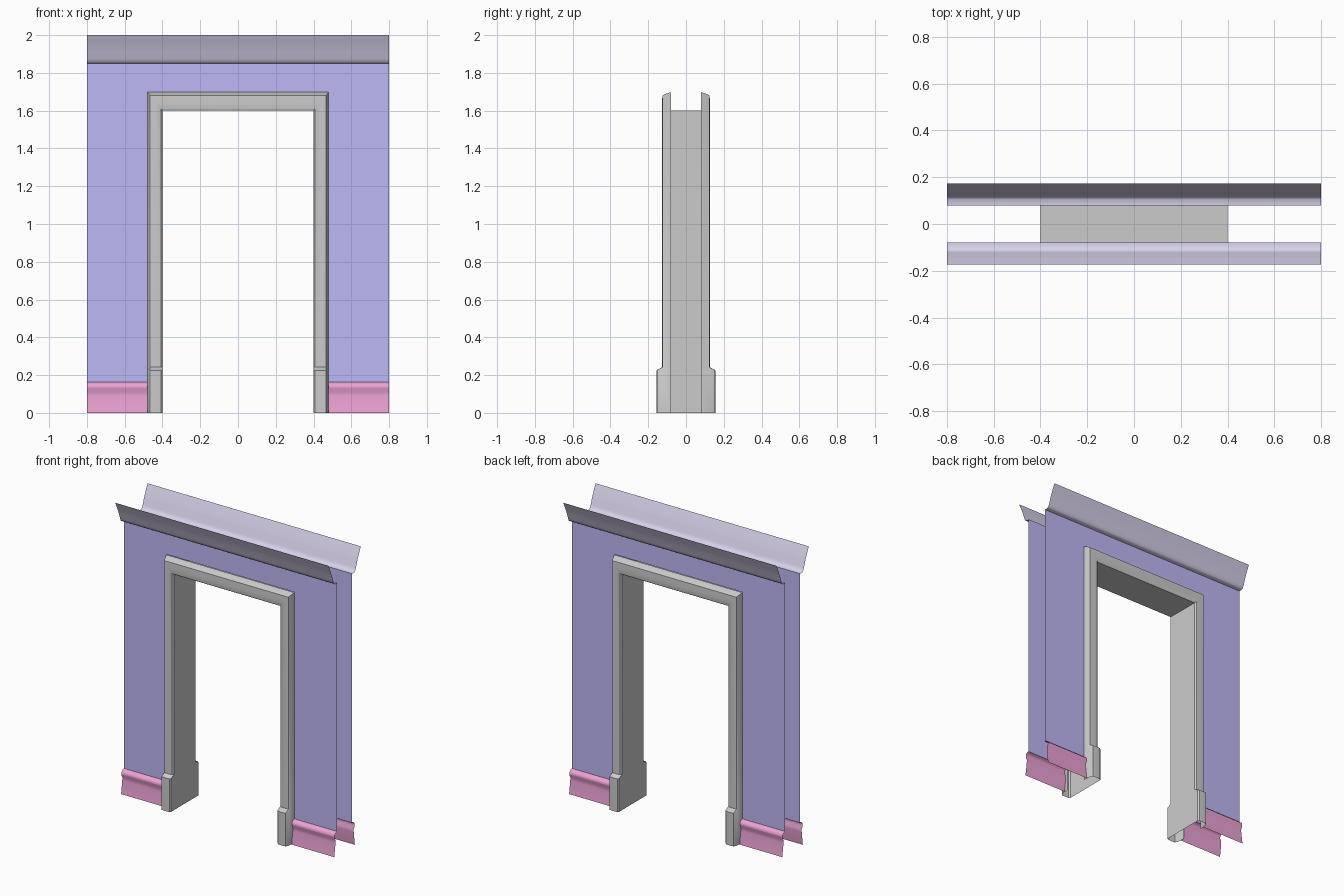
import bpy, math

if "Cube" in bpy.data.objects:
    bpy.data.objects.remove(bpy.data.objects["Cube"])


def material(name, color):
    m = bpy.data.materials.new(name)
    m.diffuse_color = (*color, 1)
    m.use_nodes = True
    m.node_tree.nodes["Principled BSDF"].inputs["Base Color"].default_value = m.diffuse_color
    return m


def make(name, verts, faces, mat=None, mirror=(False, False)):
    me = bpy.data.meshes.new(name)
    me.from_pydata(verts, [], faces)
    ob = bpy.data.objects.new(name, me)
    bpy.context.collection.objects.link(ob)
    if mat:
        me.materials.append(mat)
    bpy.ops.object.select_all(action='DESELECT')
    ob.select_set(True)
    bpy.context.view_layer.objects.active = ob
    bpy.ops.object.shade_smooth_by_angle(angle=math.radians(40))
    if any(mirror):
        mod = ob.modifiers.new("Mirror", 'MIRROR')
        mod.use_axis = (mirror[0], mirror[1], False)
    return ob


def loft(name, sections, mat=None, mirror=(False, False)):
    """Skin a row of equal-length open cross-sections with quads."""
    n = len(sections[0])
    verts = [p for s in sections for p in s]
    faces = [(i * n + j, (i + 1) * n + j, (i + 1) * n + j + 1, i * n + j + 1)
             for i in range(len(sections) - 1) for j in range(n - 1)]
    return make(name, verts, faces, mat, mirror)


def extrude_x(name, profile, x0, x1, mat, mirror):
    return loft(name, [[(x, y, z) for y, z in profile] for x in (x0, x1)], mat, mirror)


wall_mat = material("wall_purple", (0.52, 0.48, 0.92))
cornice_mat = material("cornice_lavender", (0.70, 0.65, 0.84))
skirting_mat = material("skirting_pink", (0.84, 0.36, 0.66))

# Wall sheets around the opening, front and mirrored back
xs, zs = (-0.8, -0.48, 0.48, 0.8), (0.16, 1.70, 1.85)
wall_verts = [(x, -0.08, z) for z in zs for x in xs]
wall_faces = [(r * 4 + c, r * 4 + c + 1, r * 4 + c + 5, r * 4 + c + 4)
              for r in range(2) for c in range(3) if (r, c) != (0, 1)]
make("wall", wall_verts, wall_faces, wall_mat, (False, True))

# Flared cornice
cornice = [(-0.08, 1.85), (-0.105, 1.85), (-0.114, 1.857), (-0.122, 1.875),
           (-0.133, 1.91), (-0.15, 1.95), (-0.173, 2.0)]
extrude_x("cornice", cornice, -0.8, 0.8, cornice_mat, (False, True))

# Skirting with a rounded top bead, four pieces
skirting = [(-0.11, 0.0), (-0.098, 0.09), (-0.098, 0.11), (-0.108, 0.13),
            (-0.108, 0.145), (-0.098, 0.157), (-0.08, 0.163)]
extrude_x("skirting", skirting, 0.48, 0.8, skirting_mat, (True, True))

# Door frame: trim and jamb profile (width from opening, depth), lofted round the opening
half = [(0.08, -0.08), (0.074, -0.105), (0.065, -0.125), (0.035, -0.127),
        (0.008, -0.125), (0.0, -0.117)]
profile = half + [(u, -y) for u, y in reversed(half)]


def ring(side, z, extra=0.0, mitre=False):
    pts = []
    for u, y in profile:
        grow = extra if abs(y) > 0.1 else 0.0
        pts.append((side * (0.40 + u), y + math.copysign(grow, y),
                    z + (u * 1.22 if mitre else 0.0)))
    return pts


# Each leg has a thicker plinth block at its foot
right = [ring(1, 0.0, 0.029), ring(1, 0.225, 0.029), ring(1, 0.242), ring(1, 1.60, 0, True)]
left = [ring(-1, 1.60, 0, True), ring(-1, 0.242), ring(-1, 0.225, 0.029), ring(-1, 0.0, 0.029)]
loft("door_frame", right + left)
